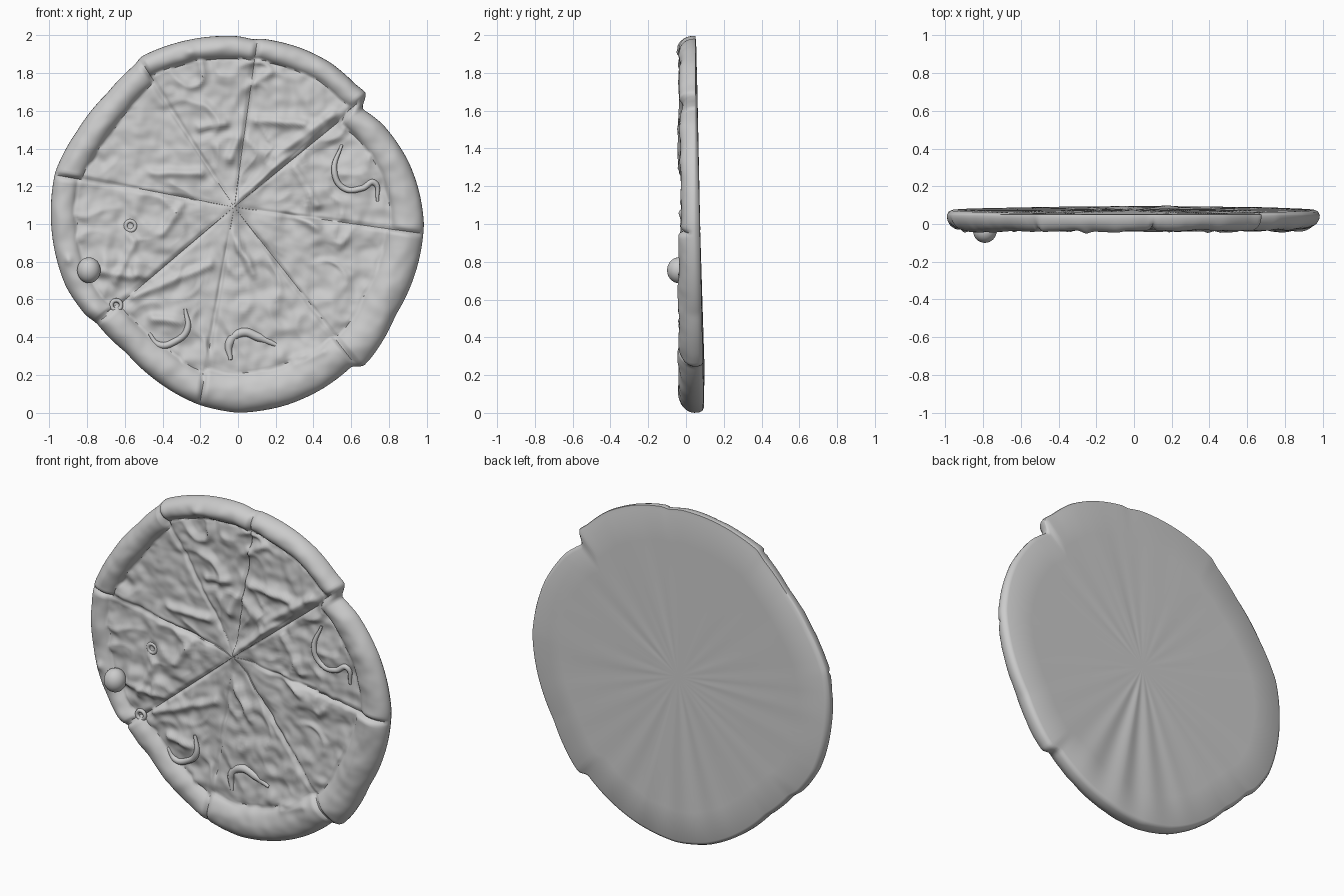
import bpy, bmesh, math
from mathutils import Vector, noise

if "Cube" in bpy.data.objects:
    bpy.data.objects.remove(bpy.data.objects["Cube"])

# outline: angle in degrees -> radius around (x 0, z 1)
OUTLINE = [(-180, .99), (-172, .982), (-160, .97), (-149, .94), (-145, .915), (-131, .903), (-118, .935),
           (-102, .98), (-90, 1.0), (-75, .993), (-62, .98), (-51, .965), (-49, 1.005), (-45, 1.0),
           (-30, .965), (-15, .975), (0, .985), (10, .975), (20, .962), (35, .93), (43.5, .895),
           (45, .972), (50, .967), (60, .985), (70, .99), (83, .99), (85, .98), (90, .995), (100, 1.005),
           (112, 1.017), (120, 1.025), (123, 1.005), (135, .98), (150, .985), (164, 1.007), (180, .99)]
# slices: start angle, crust inner radius ratio, cheese offset, crust peak y
SLICES = [(-145, .83, .002, -.036), (-102, .80, .0, -.040), (-50, .79, .004, -.038), (-3, .82, .006, -.030),
          (45, .86, -.008, -.036), (84, .86, .0, -.038), (121, .83, .002, -.040), (165, .85, -.004, -.030)]
# cheese ridges: x1, z1, x2, z2
RIDGES = [(.08, 1.75, .17, 1.8), (.1, 1.55, .35, 1.53), (-.2, 1.51, -.07, 1.53), (-.04, 1.35, 0, 1.45),
          (-.45, 1.27, -.2, 1.27), (.3, 1.3, .42, 1.1), (.3, 1.05, .42, .98), (0, .9, .08, .74),
          (-.55, .62, -.15, .78), (-.45, .5, -.3, .48), (-.65, .7, -.55, .9), (-.4, .95, -.3, 1.1),
          (-.75, .75, -.55, .72), (0, 1.13, .25, 1.35), (.2, 1.36, .5, 1.58), (.3, .27, .45, .33)]
# round lumps: x, z, radius, height
LUMPS = [(-.9, .81, .025, .02), (-.25, 1.91, .03, .02), (.22, .3, .04, .015), (-.69, .8, .05, .025),
         (-.76, .52, .06, .02), (-.54, .76, .05, .02), (.62, 1.3, .1, .02), (-.36, .5, .1, .02),
         (-.02, 1.1, .04, .015), (-.5, 1.87, .05, .012)]


def radius(deg):
    def lin(a):
        a = (a + 180) % 360 - 180
        for (a0, r0), (a1, r1) in zip(OUTLINE, OUTLINE[1:]):
            if a0 <= a <= a1:
                return r0 + (r1 - r0) * (a - a0) / (a1 - a0)
    return sum(lin(deg + d) for d in (-1, -.5, 0, .5, 1)) / 5


def slice_at(deg):
    deg = (deg + 145) % 360 - 145
    return [s for s in SLICES if s[0] <= deg][-1]


def lumps(x, z):
    h = sum(k * math.exp(-((x - a) ** 2 + (z - b) ** 2) / (r * r)) for a, b, r, k in LUMPS)
    for a, b, c, d in RIDGES:
        dx, dz = c - a, d - b
        t = max(0, min(1, ((x - a) * dx + (z - b) * dz) / (dx * dx + dz * dz)))
        q = (x - a - t * dx) ** 2 + (z - b - t * dz) ** 2
        if q < .01:
            h += .022 * math.exp(-q / .0006)
    return h


def cheese(x, z):
    p = Vector((x, 0, z))
    w = p + .06 * Vector((noise.noise(p * 5), 0, noise.noise(p * 5 + Vector((9, 3, 1)))))
    ridge = max(0, 1 - 3.5 * abs(noise.noise(w * 5.5 + Vector((2, 7, 0)))))
    patch = max(0, .5 + noise.noise(p * 3.1 + Vector((4, 1, 8))))
    return .004 - .018 * ridge * patch - .014 * noise.noise(w * 9) - .007 * noise.noise(p * 19) - lumps(x, z)


def back_y(z):
    return .095 - .021 * z


# pizza: rings of vertices over the front, round the crust and across the back
N, M = 480, 84
bm = bmesh.new()
rings = [[] for _ in range(M + 6)]
for i in range(N):
    deg = -180 + 360 * i / N
    ca, sa = math.cos(math.radians(deg)), math.sin(math.radians(deg))
    R = radius(deg)
    _, rin, off, peak = slice_at(deg)
    rin += .015 * noise.noise(Vector((ca * 4, 5, sa * 4)))
    gap = min(abs((deg - s[0] + 180) % 360 - 180) for s in SLICES)
    for j in range(1, M + 1):
        t = 1 - (1 - j / M) ** 1.5
        k = max(0, 1 - t)
        x, z = R * ca * t - .02 * k, 1 + R * sa * t + .09 * k
        s = (t - rin) / (1 - rin)
        cy = cheese(x, z) + off
        groove = math.exp(-(math.radians(gap) * t * R / .012) ** 2)
        edge = .045
        if s <= 0:
            y = cy + .012 * groove * min(1, t * 3)
        else:
            bulge = math.sqrt(max(0, 1 - (2 * s - 1) ** 2))
            n = noise.noise(Vector((x * 7, 3, z * 7))) * .010 + noise.noise(Vector((x * 16, 3, z * 16))) * .004
            y = edge - (edge - peak + n + .8 * lumps(x, z)) * bulge + .022 * groove * bulge
            if s < .5:
                y = min(y, cy + .012 * groove + .05 * s)
        rings[j - 1].append(bm.verts.new((x, y, z)))
    fold = max(0, 1 - abs(deg + 78) / 38) * .010 * math.sin(math.radians(deg * 22))
    for n, (t, inset) in enumerate([(.998, .024), (.99, .008), (.975, 0), (.8, 0), (.5, 0), (.2, 0)]):
        x, z = R * ca * t, 1 + R * sa * t
        b = back_y(z)
        y = max(.05, b - inset)
        if t < .95:
            y += fold * t + .002 * noise.noise(Vector((ca * 6, t, sa * 6)))
        rings[M + n].append(bm.verts.new((x, y, z)))
front = bm.verts.new((-.02, cheese(-.02, 1.09), 1.09))
back = bm.verts.new((0, back_y(1), 1))
for i in range(N):
    k = (i + 1) % N
    bm.faces.new((front, rings[0][i], rings[0][k]))
    bm.faces.new((back, rings[-1][k], rings[-1][i]))
    for a, b in zip(rings, rings[1:]):
        bm.faces.new((a[i], b[i], b[k], a[k]))
bmesh.ops.recalc_face_normals(bm, faces=bm.faces)
me = bpy.data.meshes.new("pizza")
bm.to_mesh(me)
bm.free()
pizza = bpy.data.objects.new("pizza", me)
bpy.context.collection.objects.link(pizza)


def smooth(ob, angle=50):
    bpy.ops.object.select_all(action='DESELECT')
    ob.select_set(True)
    bpy.context.view_layer.objects.active = ob
    bpy.ops.object.shade_smooth_by_angle(angle=math.radians(angle))


smooth(pizza, 55)

# round topping ball pressed into the crust
bpy.ops.mesh.primitive_uv_sphere_add(segments=32, ring_count=20, radius=.062, location=(-.79, -.038, .755))
ball = bpy.context.object
ball.name = "topping_ball"
ball.scale = (1, 1, 1.1)
smooth(ball)

# small olive rings
for n, (x, z) in enumerate([(-.57, .99), (-.645, .57)]):
    bpy.ops.mesh.primitive_torus_add(major_radius=.026, minor_radius=.011, major_segments=28, minor_segments=10,
                                     location=(x, cheese(x, z) - .004, z), rotation=(math.pi / 2, .2, 0))
    ob = bpy.context.object
    ob.name = f"olive_ring_{n + 1}"
    smooth(ob)


# curved topping strips half sunk into the cheese
def strip(name, pts, r):
    cu = bpy.data.curves.new(name, 'CURVE')
    cu.dimensions = '3D'
    cu.bevel_depth, cu.bevel_resolution, cu.resolution_u, cu.use_fill_caps = r, 4, 8, True
    sp = cu.splines.new('BEZIER')
    sp.bezier_points.add(len(pts) - 1)
    for n, (p, (x, z)) in enumerate(zip(sp.bezier_points, pts)):
        p.co = (x, cheese(x, z) + r * .2, z)
        p.handle_left_type = p.handle_right_type = 'AUTO'
        p.radius = .45 if n in (0, len(pts) - 1) else 1
    ob = bpy.data.objects.new(name, cu)
    bpy.context.collection.objects.link(ob)
    bpy.ops.object.select_all(action='DESELECT')
    ob.select_set(True)
    bpy.context.view_layer.objects.active = ob
    bpy.ops.object.convert(target='MESH')
    smooth(bpy.context.object)


strip("pepper_strip", [(-.04, .28), (-.045, .37), (.02, .425), (.11, .40), (.2, .36)], .024)
strip("mushroom_edge", [(.55, 1.42), (.51, 1.28), (.56, 1.19), (.66, 1.19), (.72, 1.22), (.74, 1.12)], .016)
strip("onion_strip", [(-.47, .42), (-.42, .36), (-.33, .38), (-.27, .44), (-.28, .55)], .018)
